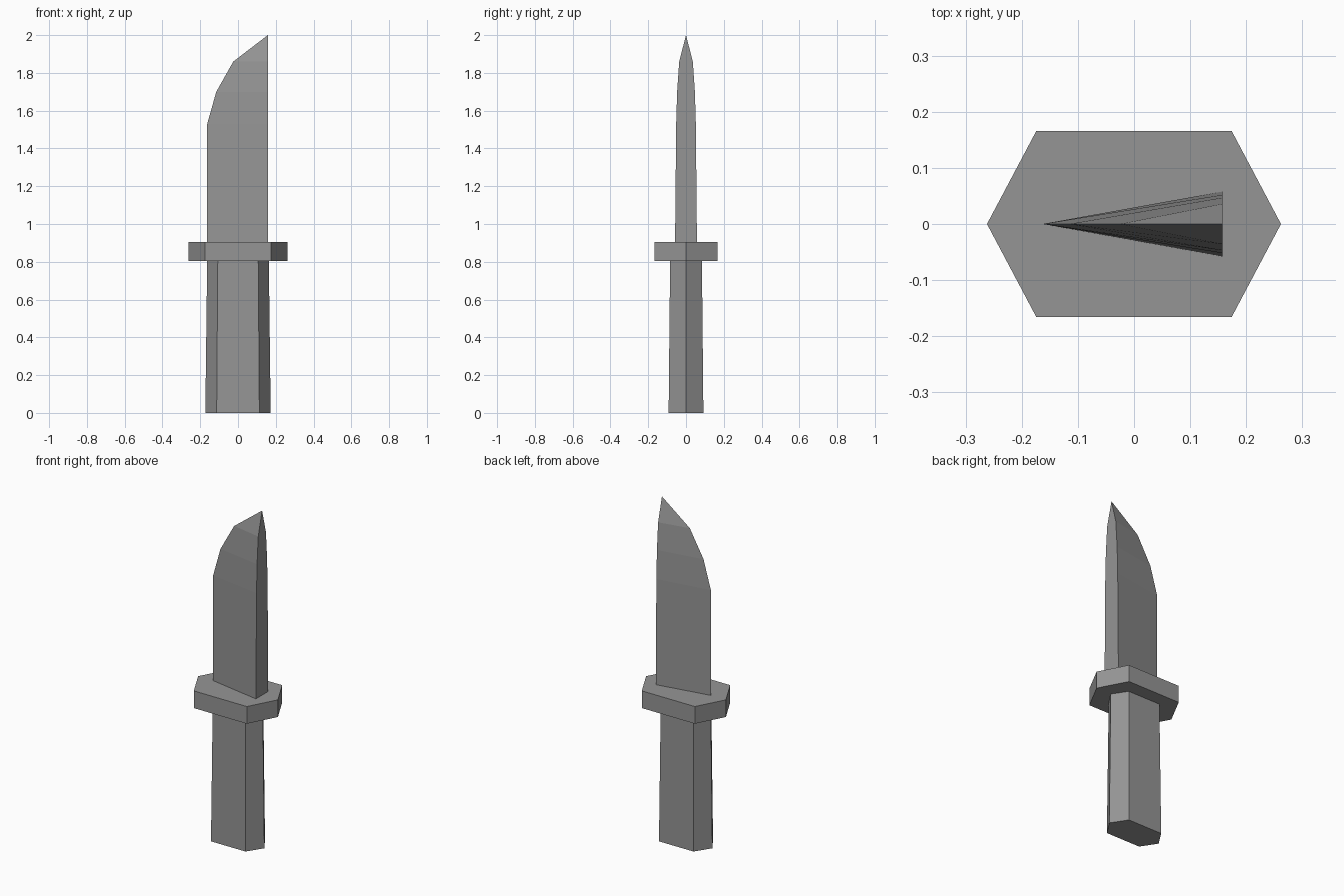
import bpy
import bmesh

old = bpy.data.objects.get("Cube")
if old:
    bpy.data.objects.remove(old, do_unlink=True)

# One grey for the whole knife
grey = bpy.data.materials.new("mid_grey")
grey.use_nodes = True
colour = (0.3, 0.3, 0.3, 1)
grey.diffuse_color = colour
grey.node_tree.nodes["Principled BSDF"].inputs["Base Color"].default_value = colour


def hexagon(tip, shoulder, depth, z):
    """Elongated hexagon with its points on the x axis."""
    return [(-tip, 0, z), (-shoulder, -depth, z), (shoulder, -depth, z),
            (tip, 0, z), (shoulder, depth, z), (-shoulder, depth, z)]


def loft(name, rings):
    """Skin a stack of matching rings and close both ends."""
    bm = bmesh.new()
    loops = [[bm.verts.new(p) for p in ring] for ring in rings]
    n = len(rings[0])
    for low, high in zip(loops, loops[1:]):
        for i in range(n):
            j = (i + 1) % n
            bm.faces.new((low[i], low[j], high[j], high[i]))
    bm.faces.new(loops[0][::-1])
    bm.faces.new(loops[-1])
    bmesh.ops.remove_doubles(bm, verts=bm.verts, dist=0.0001)
    bmesh.ops.recalc_face_normals(bm, faces=bm.faces)
    mesh = bpy.data.meshes.new(name)
    bm.to_mesh(mesh)
    bm.free()
    mesh.materials.append(grey)
    obj = bpy.data.objects.new(name, mesh)
    bpy.context.collection.objects.link(obj)
    return obj


# Handle, slightly wider at the butt
loft("handle", [hexagon(0.173, 0.113, 0.092, 0),
                hexagon(0.163, 0.107, 0.084, 0.82)])

# Guard plate
loft("guard", [hexagon(0.262, 0.174, 0.166, 0.803),
               hexagon(0.262, 0.174, 0.166, 0.905)])

# Blade: wedge sections (height, cutting edge x, half spine thickness)
SPINE_X = 0.158
sections = [(0.89, -0.163, 0.058), (1.53, -0.163, 0.052),
            (1.70, -0.115, 0.047), (1.86, -0.025, 0.036)]
rings = [[(edge, 0, z), (SPINE_X, -half, z), (SPINE_X, half, z)]
         for z, edge, half in sections]
blade = loft("blade", rings)

# Pointed tip: draw the last section up to a single point
bm = bmesh.new()
bm.from_mesh(blade.data)
cap = max(bm.faces, key=lambda f: f.calc_center_median().z)
tip = bmesh.ops.poke(bm, faces=[cap])["verts"][0]
tip.co = (SPINE_X, 0, 2)
bmesh.ops.recalc_face_normals(bm, faces=bm.faces)
bm.to_mesh(blade.data)
bm.free()
